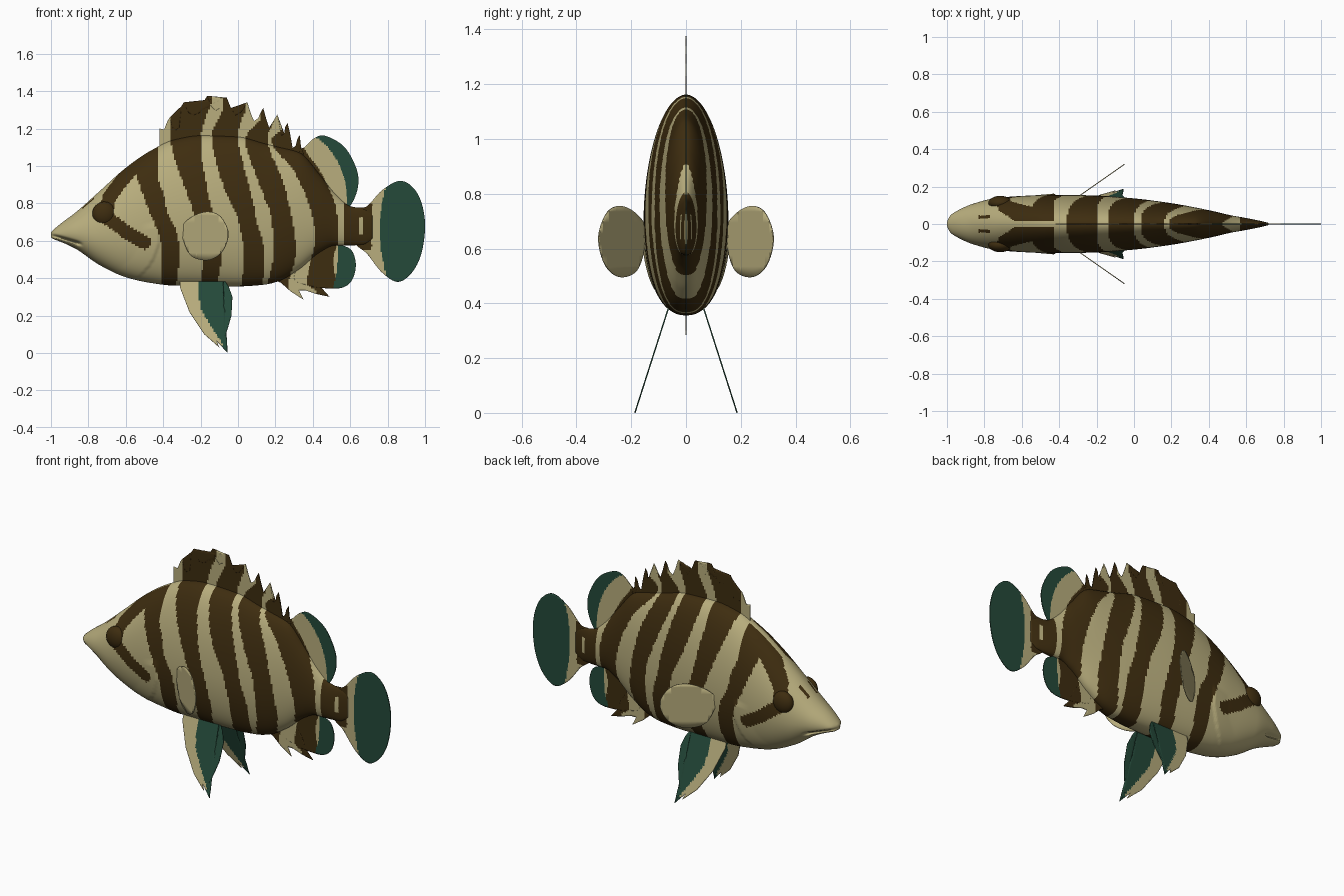
import bpy, bmesh, math
from mathutils import Vector

if "Cube" in bpy.data.objects:
    bpy.data.objects.remove(bpy.data.objects["Cube"])

def material(name, rgb):
    m = bpy.data.materials.new(name)
    m.diffuse_color = (*rgb, 1)
    m.use_nodes = True
    m.node_tree.nodes["Principled BSDF"].inputs["Base Color"].default_value = m.diffuse_color
    return m

MATS = [material("tan", (0.48, 0.42, 0.205)),
        material("dark_brown", (0.048, 0.026, 0.005)),
        material("deep_green", (0.018, 0.068, 0.042))]
TAN, BROWN, GREEN = 0, 1, 2

def interp(tab, x, c):
    """Smooth monotone interpolation of column c against column 0."""
    if x <= tab[0][0]: return tab[0][c]
    if x >= tab[-1][0]: return tab[-1][c]
    n = len(tab)
    sec = lambda k: (tab[k+1][c] - tab[k][c]) / (tab[k+1][0] - tab[k][0])
    def tangent(k):
        if k == 0: return sec(0)
        if k == n - 1: return sec(n - 2)
        a, b = sec(k - 1), sec(k)
        return 0 if a * b <= 0 else 2 * a * b / (a + b)
    i = max(k for k in range(n - 1) if tab[k][0] <= x)
    h = tab[i+1][0] - tab[i][0]
    t = (x - tab[i][0]) / h
    return ((2*t**3 - 3*t*t + 1) * tab[i][c] + (t**3 - 2*t*t + t) * h * tangent(i)
            + (3*t*t - 2*t**3) * tab[i+1][c] + (t**3 - t*t) * h * tangent(i + 1))

# Stripe edges: height, front x, rear x
stripe_a = [(.36, -.405, -.33), (.55, -.405, -.31), (.65, -.43, -.33), (.75, -.47, -.375),
            (.85, -.51, -.40), (.95, -.54, -.43), (1.1, -.55, -.43)]
stripe_b = [(.36, -.195, -.115), (.5, -.19, -.09), (.65, -.205, -.11), (.87, -.28, -.165),
            (1.14, -.36, -.2), (1.35, -.37, -.14)]
stripe_c = [(.36, .015, .13), (.5, .035, .145), (.71, 0, .1), (.93, -.09, .05),
            (1.16, -.14, 0), (1.3, -.08, .04)]
stripe_d = [(.38, .16, .27), (.55, .195, .31), (.71, .18, .29), (.93, .105, .235),
            (1.14, .04, .16), (1.25, .12, .19)]
stripe_e = [(.33, .42, .52), (.37, .37, .52), (.5, .39, .51), (.61, .415, .535), (.74, .395, .53),
            (.955, .31, .45), (1.14, .18, .34), (1.2, .24, .35)]
eye_band = [(-.5, 1.04), (-.6, .95), (-.69, .83), (-.71, .73), (-.6, .65), (-.5, .59)]

def near_path(x, z, path, r):
    p = Vector((x, z))
    for a, b in zip(path, path[1:]):
        a, b = Vector(a), Vector(b)
        t = max(0, min(1, (p - a).dot(b - a) / (b - a).length_squared))
        if (p - a.lerp(b, t)).length < r: return True
    return False

def stripes(x, y, z):
    if x < -.36 and z > .9 and abs(y) < .015: return TAN
    if x < -.4 and near_path(x, z, eye_band, .036): return BROWN
    if .57 < x < .715 and abs(z - .675) < .125:
        return TAN if abs(x - .655) < .012 and abs(z - .68) < .045 else BROWN
    for s in (stripe_a, stripe_b, stripe_c, stripe_d, stripe_e):
        if s is stripe_a and z > 1.12: continue
        if interp(s, z, 1) < x < interp(s, z, 2): return BROWN
    if abs(x + .8) < .035 and .03 < abs(y) < .046 and z > .75: return BROWN   # nostrils
    return TAN

def finish(bm, name, rule):
    for f in bm.faces:
        c = f.calc_center_median()
        f.material_index = rule(c.x, c.y, c.z)
        f.smooth = True
    me = bpy.data.meshes.new(name)
    bm.to_mesh(me); bm.free()
    for m in MATS: me.materials.append(m)
    ob = bpy.data.objects.new(name, me)
    bpy.context.collection.objects.link(ob)
    return ob

# Body stations: x, top, bottom, half width
profile = [(-1, .645, .618, .015), (-.985, .66, .608, .045), (-.95, .69, .595, .068),
           (-.87, .75, .558, .105), (-.74, .865, .47, .138), (-.6, .99, .405, .15),
           (-.47, 1.08, .375, .155), (-.34, 1.14, .36, .155), (-.2, 1.162, .358, .152),
           (0, 1.155, .356, .137), (.14, 1.12, .365, .12), (.22, 1.1, .385, .108),
           (.33, 1.07, .45, .088), (.44, .95, .54, .065), (.52, .85, .575, .046),
           (.6, .785, .575, .032), (.67, .77, .58, .018), (.72, .74, .61, .006)]

def body_point(x, t):
    top, bot, w = (interp(profile, x, c) for c in (1, 2, 3))
    mid = bot + (top - bot) * .43
    c, s = math.cos(t), math.sin(t)
    z = mid + c * ((top - mid) if c > 0 else (mid - bot))
    y = w * math.copysign(abs(s) ** (1.05 if c > 0 else .8), s)
    if x < -.83:                                   # mouth groove
        line = .63 - .3 * (x + 1)
        y *= 1 - .28 * math.exp(-((z - line) / .009) ** 2) * min(1, (-.83 - x) / .03)
    d = math.hypot(x + .72, z - .64)               # gill cover edge
    if z < .68 and .2 < d < .3 and x > -.72: y *= 1 + .05 * (d - .2) / .1
    return (x, y, z)

bm = bmesh.new()
NX, NT = 180, 136
rings = []
for i in range(NX + 1):
    x = -1 + 1.72 * (i / NX) ** 1.08
    rings.append([bm.verts.new(body_point(x, 2 * math.pi * (j + .5) / NT)) for j in range(NT)])
for a, b in zip(rings, rings[1:]):
    for j in range(NT):
        k = (j + 1) % NT
        bm.faces.new((a[j], a[k], b[k], b[j]))
bm.faces.new(rings[0]); bm.faces.new(rings[-1])
bmesh.ops.recalc_face_normals(bm, faces=bm.faces)
finish(bm, "body", stripes)

def rounded(pts, n=8):
    """Closed smooth curve through the points."""
    out, m = [], len(pts)
    for i in range(m):
        p0, p1, p2, p3 = (Vector(pts[(i + k) % m]) for k in (-1, 0, 1, 2))
        for k in range(n):
            t = k / n
            out.append(tuple(.5 * (2*p1 + (p2 - p0)*t + (2*p0 - 5*p1 + 4*p2 - p3)*t*t
                                   + (3*p1 - p0 - 3*p2 + p3)*t**3)))
    return out

def fin(name, outline, rule, place=None, step=.01):
    bm = bmesh.new()
    f = bm.faces.new([bm.verts.new((x, 0, z)) for x, z in outline])
    bmesh.ops.triangulate(bm, faces=[f])
    for axis in (0, 2):                            # fine cuts for the colour edges
        vals = [v.co[axis] for v in bm.verts]
        v, hi = min(vals) + step, max(vals)
        no = (1, 0, 0) if axis == 0 else (0, 0, 1)
        while v < hi:
            bmesh.ops.bisect_plane(bm, geom=bm.verts[:] + bm.edges[:] + bm.faces[:],
                                   dist=1e-6, plane_co=(v * no[0], 0, v * no[2]), plane_no=no)
            v += step
    if place:
        for v in bm.verts: v.co.y = place(v.co.x, v.co.z)
    ob = finish(bm, name, rule)
    mod = ob.modifiers.new("thickness", 'SOLIDIFY')
    mod.thickness, mod.offset = .005, 0

# Spiny dorsal fin
tips = [(-.365, 1.26), (-.29, 1.34), (-.165, 1.375), (-.06, 1.365), (.05, 1.34),
        (.135, 1.31), (.21, 1.275), (.265, 1.23), (.33, 1.165)]
spiny = [(-.42, 1.08), (-.42, 1.2), (-.395, 1.195)]
for (x, z), (nx, nz) in zip(tips, tips[1:] + [(.36, 1.12)]):
    gap = nx - x
    spiny += [(x - .012, z - .02), (x, z), (x + .2*gap, z - .055), (x + .42*gap, min(z, nz) - .07)]
    spiny += [(x + .68*gap, min(z, nz) - .055)]
spiny += [(.34, 1.09)] + [(x / 20, interp(profile, x / 20, 1) - .04) for x in range(6, -8, -1)]
fin("spiny_dorsal_fin", spiny, stripes)

# Soft dorsal, anal and tail fins, green beyond a curved edge
dorsal_edge = [(.78, .585), (.9, .575), (1.0, .545), (1.1, .48), (1.16, .41)]
anal_edge = [(.34, .505), (.45, .53), (.58, .535)]

def edged(edge):
    return lambda x, y, z: GREEN if x > interp(edge, z, 1) else stripes(x, y, z)

fin("soft_dorsal_fin", rounded([(.31, 1.06), (.355, 1.10), (.41, 1.15), (.47, 1.16), (.57, 1.10),
    (.635, .98), (.64, .88), (.6, .787), (.55, .77), (.45, .85)]), edged(dorsal_edge))
fin("soft_anal_fin", rounded([(.56, .575), (.61, .545), (.63, .47), (.61, .39), (.56, .35),
    (.48, .345), (.38, .36), (.3, .40), (.36, .52), (.48, .6)]), edged(anal_edge))
fin("anal_spines", [(.15, .41), (.23, .375), (.28, .33), (.35, .285), (.325, .335), (.36, .335),
    (.42, .315), (.49, .30), (.45, .345), (.42, .42), (.36, .50), (.25, .44)], stripes)
fin("tail_fin", rounded([(.62, .76), (.69, .785), (.77, .87), (.865, .92), (.94, .88), (.985, .79),
    (1.0, .67), (.98, .53), (.93, .43), (.855, .38), (.77, .43), (.69, .53), (.62, .60)]),
    lambda x, y, z: GREEN if x > .758 + .6 * (z - .66) ** 2 else stripes(x, y, z))

# Paired fins and eyes
pelvic = [(-.31, .40), (-.31, .35), (-.26, .22), (-.18, .10), (-.10, .03), (-.115, .065), (-.055, 0),
          (-.08, .055), (-.055, .13), (-.035, .2), (-.03, .3), (-.05, .355), (-.08, .40)]
pelvic_edge = [(.05, -.085), (.15, -.15), (.25, -.2), (.38, -.215)]
pectoral = rounded([(-.30, .67), (-.25, .725), (-.17, .755), (-.1, .735), (-.055, .66), (-.06, .59),
                    (-.10, .525), (-.17, .495), (-.25, .52), (-.29, .60)])
for side, tag in ((-1, "left"), (1, "right")):
    fin(tag + "_pelvic_fin", pelvic,
        lambda x, y, z: GREEN if x > interp(pelvic_edge, z, 1) else TAN,
        lambda x, z: side * (.065 + (.38 - z) * .32))
    fin(tag + "_pectoral_fin", pectoral, lambda x, y, z: TAN,
        lambda x, z: side * (.145 + (x + .3) * .70), .04)
    bm = bmesh.new()
    bmesh.ops.create_uvsphere(bm, u_segments=32, v_segments=20, radius=.064)
    for v in bm.verts:
        v.co = Vector((v.co.x - .715, v.co.y * .6 + side * .112, v.co.z + .745))
    finish(bm, tag + "_eye", lambda x, y, z: BROWN)
